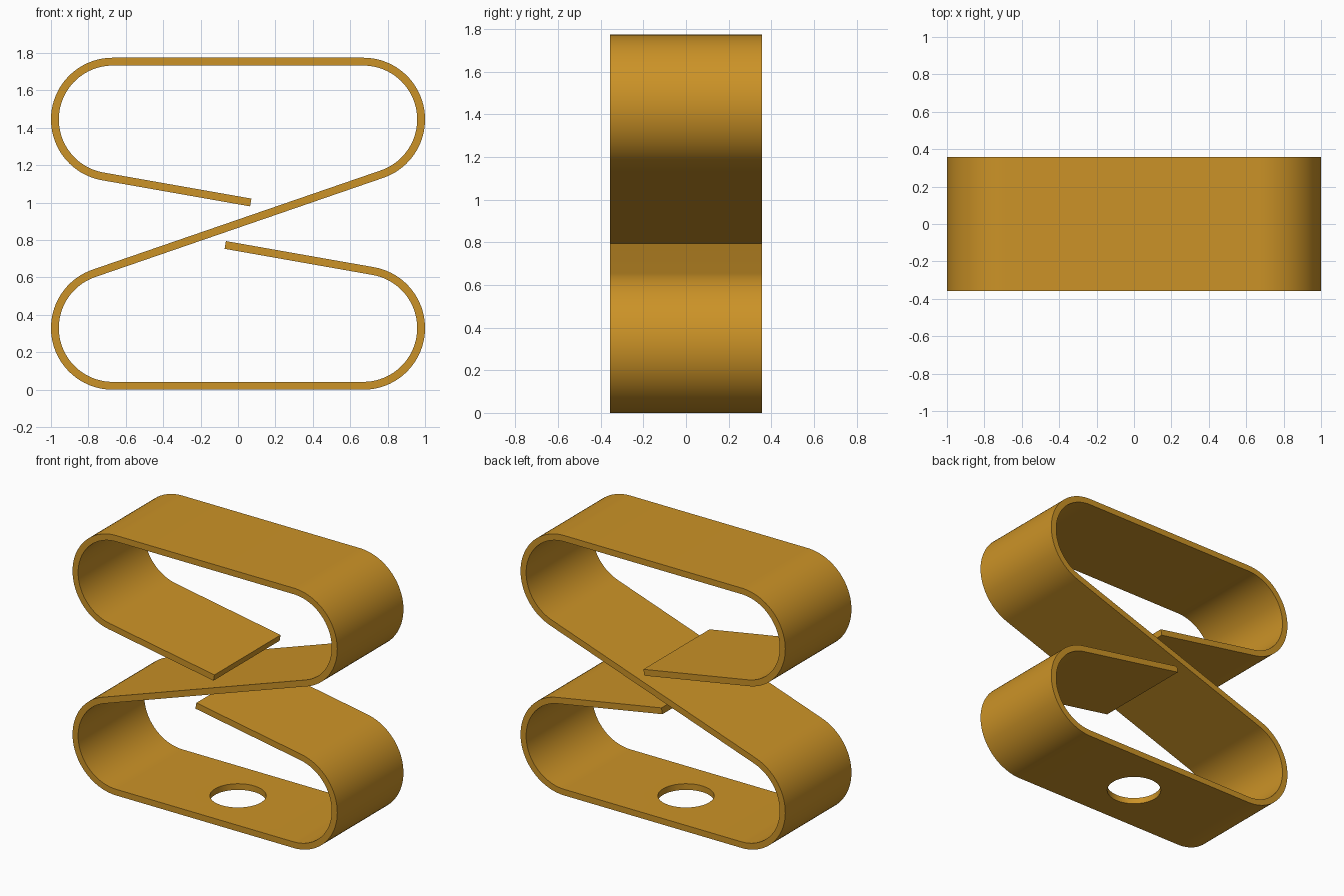
import bpy, bmesh
from math import radians, degrees, cos, sin, atan2, asin, hypot

HEIGHT = 1.775
THICK = 0.042
DEPTH = 0.714
OUTER = 0.33
R = OUTER - THICK / 2        # centreline radius of the bends
CX, CZ = 1 - OUTER, OUTER    # centre of the lower right bend
TAIL_TILT = 10               # slope of the free ends, degrees
TAIL_LENGTH = 0.804
HOLE_RADIUS = 0.174

old = bpy.data.objects.get("Cube")
if old:
    bpy.data.objects.remove(old, do_unlink=True)

brass = bpy.data.materials.new("golden brass")
brass.use_nodes = True
colour = (0.6, 0.29, 0.02, 1)
brass.diffuse_color = colour
brass.node_tree.nodes["Principled BSDF"].inputs["Base Color"].default_value = colour


def arc(cx, cz, start, end, steps=40):
    """Points of a bend, angles in degrees."""
    angles = [radians(start + (end - start) * i / steps) for i in range(steps + 1)]
    return [(cx + R * cos(a), cz + R * sin(a)) for a in angles]


# Lower half of the strip: free tail, right bend, base, left bend
rise = HEIGHT / 2 - CZ
cross_tilt = degrees(atan2(rise, CX) - asin(R / hypot(CX, rise)))
right_bend = arc(CX, CZ, 90 - TAIL_TILT, -90)
left_bend = arc(-CX, CZ, -90, cross_tilt - 270)
tx, tz = right_bend[0]
tilt = radians(TAIL_TILT)
tail = (tx - TAIL_LENGTH * cos(tilt), tz + TAIL_LENGTH * sin(tilt))
lower = [tail] + right_bend + left_bend

# Upper half is the lower half turned half way round
path = lower + [(-x, HEIGHT - z) for x, z in reversed(lower)]

# Ribbon swept front to back along the path
bm = bmesh.new()
rows = [[bm.verts.new((x, y, z)) for y in (-DEPTH / 2, DEPTH / 2)] for x, z in path]
for (a, b), (c, d) in zip(rows, rows[1:]):
    bm.faces.new((a, b, d, c))
mesh = bpy.data.meshes.new("folded_strip")
bm.to_mesh(mesh)
bm.free()
strip = bpy.data.objects.new("folded_strip", mesh)
bpy.context.collection.objects.link(strip)
mesh.materials.append(brass)

# Strip thickness
solid = strip.modifiers.new("thickness", "SOLIDIFY")
solid.thickness = THICK
solid.offset = 0
solid.use_even_offset = True

# Round mounting hole through the base
bpy.ops.mesh.primitive_cylinder_add(vertices=64, radius=HOLE_RADIUS, depth=0.2,
                                    location=(0, 0, THICK / 2))
cutter = bpy.context.object
cutter.name = "hole_cutter"
cutter.hide_render = True
cutter.data.materials.append(brass)
cut = strip.modifiers.new("mounting_hole", "BOOLEAN")
cut.operation = "DIFFERENCE"
cut.solver = "EXACT"
cut.object = cutter

# Apply the modifiers, drop the cutter and smooth the bends
bpy.ops.object.select_all(action="DESELECT")
strip.select_set(True)
bpy.context.view_layer.objects.active = strip
for name in [m.name for m in strip.modifiers]:
    bpy.ops.object.modifier_apply(modifier=name)
bpy.data.objects.remove(cutter, do_unlink=True)
bpy.ops.object.shade_smooth_by_angle(angle=radians(30))
